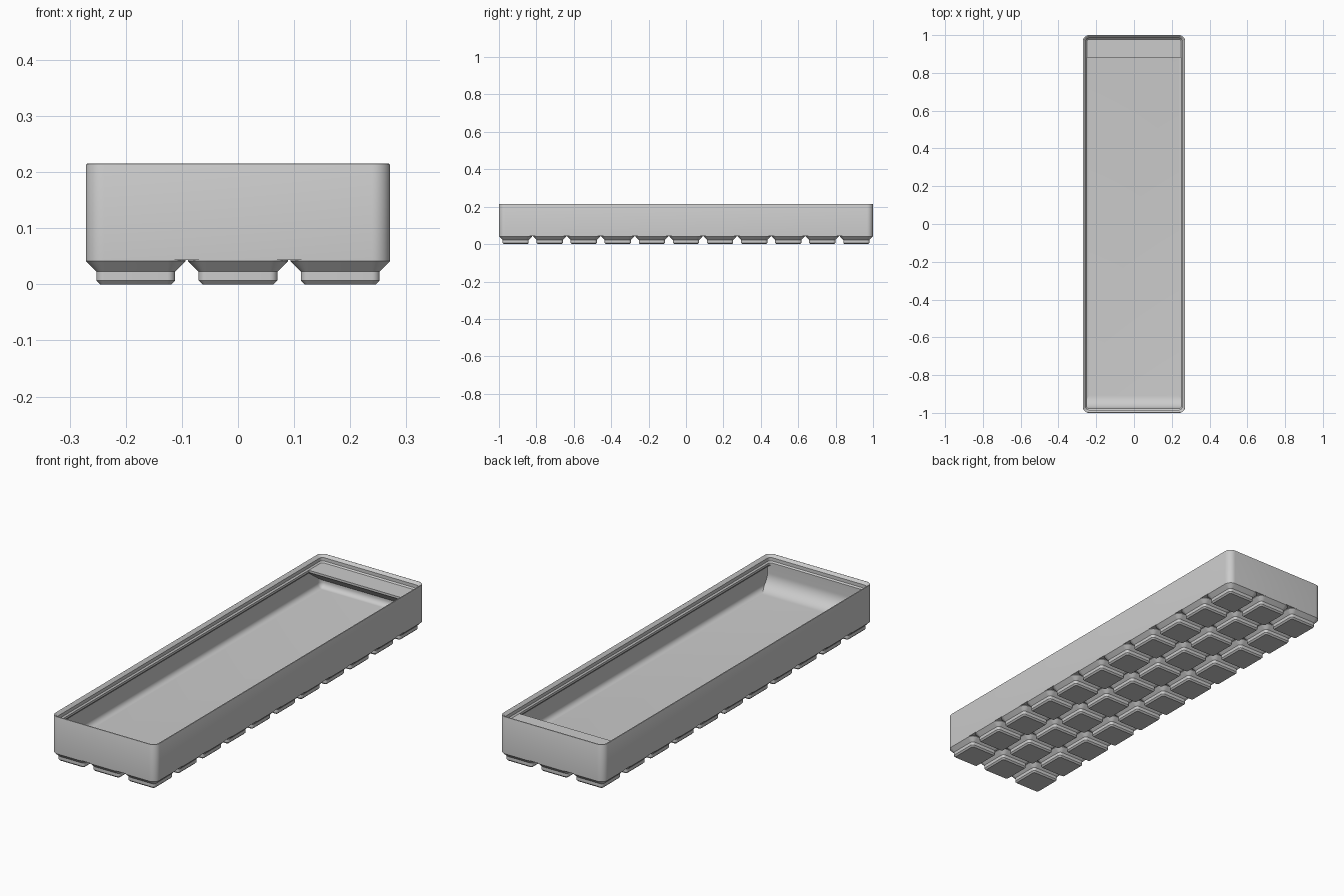
import bpy
import bmesh
from math import sin, cos, pi, radians, tan

cube = bpy.data.objects.get("Cube")
if cube:
    bpy.data.objects.remove(cube, do_unlink=True)

COLS, ROWS, PITCH = 3, 11, 21.0          # grid of feet, in millimetres
GAP = 0.5
W, L = COLS * PITCH - GAP, ROWS * PITCH - GAP
S = 2.0 / L                              # millimetres to scene units
CORNER = 3.75
FLOOR, SHELF, TOP = 7.0, 21.0, 24.8

grey = bpy.data.materials.new("grey plastic")
grey.use_nodes = True
colour = (0.6, 0.6, 0.6, 1)
grey.diffuse_color = colour
grey.node_tree.nodes["Principled BSDF"].inputs["Base Color"].default_value = colour


def rounded_ring(bm, cx, cy, w, l, r, z, steps=8):
    """Ring of vertices around a rounded rectangle."""
    ring = []
    for q, (sx, sy) in enumerate(((1, 1), (-1, 1), (-1, -1), (1, -1))):
        for i in range(steps + 1):
            a = (q + i / steps) * pi / 2
            x = cx + sx * (w / 2 - r) + r * cos(a)
            y = cy + sy * (l / 2 - r) + r * sin(a)
            ring.append(bm.verts.new((x * S, y * S, z * S)))
    return ring


def loft(bm, cx, cy, w, l, profile):
    """Stack rings from (inset, height) pairs, capped at both ends."""
    rings = [rounded_ring(bm, cx, cy, w - 2 * d, l - 2 * d, max(CORNER - d, 0.04), z)
             for d, z in profile]
    n = len(rings[0])
    for a, b in zip(rings, rings[1:]):
        for i in range(n):
            j = (i + 1) % n
            bm.faces.new((a[i], a[j], b[j], b[i]))
    bm.faces.new(rings[0][::-1])
    bm.faces.new(rings[-1])


def extrude_across(bm, half, outline):
    """Prism along x from a (y, z) outline."""
    ends = [[bm.verts.new((x * S, y * S, z * S)) for y, z in outline]
            for x in (-half, half)]
    bm.faces.new(ends[0])
    bm.faces.new(ends[1][::-1])
    for i in range(len(outline)):
        j = (i + 1) % len(outline)
        bm.faces.new((ends[0][i], ends[1][i], ends[1][j], ends[0][j]))


def finish(name, bm):
    bmesh.ops.recalc_face_normals(bm, faces=bm.faces)
    mesh = bpy.data.meshes.new(name)
    bm.to_mesh(mesh)
    bm.free()
    mesh.materials.append(grey)
    obj = bpy.data.objects.new(name, mesh)
    bpy.context.collection.objects.link(obj)
    bpy.ops.object.select_all(action="DESELECT")
    obj.select_set(True)
    bpy.context.view_layer.objects.active = obj
    bpy.ops.object.shade_smooth_by_angle(angle=radians(30))
    return obj


# Tray shell: outer wall, stacking lip, inner wall, filleted floor
bm = bmesh.new()
WALL = 0.95
FILLET = CORNER - WALL
shell = [(0, 5), (0, TOP - 0.35), (0.1, TOP - 0.1), (0.35, TOP), (0.6, TOP - 0.05),
         (1.9, 23.5), (1.9, 21.7), (2.6, SHELF), (2.6, 19.8), (WALL, 18.15)]
for i in range(9):
    a = i / 8 * pi / 2
    shell.append((WALL + FILLET * (1 - cos(a)), FLOOR + FILLET * (1 - sin(a))))
loft(bm, 0, 0, W, L, shell)
finish("tray_shell", bm)

# Stepped feet
bm = bmesh.new()
foot = [(2.95, 0), (2.15, 0.8), (2.15, 2.6), (0, 4.75), (0, 5)]
for c in range(COLS):
    for r in range(ROWS):
        loft(bm, (c - (COLS - 1) / 2) * PITCH, (r - (ROWS - 1) / 2) * PITCH,
             PITCH - GAP, PITCH - GAP, foot)
finish("feet", bm)

HALF, BACK = W / 2 - 0.7, 1.6

# Curved scoop along the front wall
bm = bmesh.new()
R, LIP = 8.0, 2.6
scoop = [(BACK, FLOOR - 0.5), (BACK, 20), (LIP, 20)]
for i in range(17):
    a = i / 16 * pi / 2
    scoop.append((LIP + R * (1 - cos(a)), FLOOR + R * (1 - sin(a))))
scoop.append((LIP + R, FLOOR - 0.5))
extrude_across(bm, HALF, [(y - L / 2, z) for y, z in scoop])
finish("front_scoop", bm)

# Label shelf along the back wall with a sloped underside
bm = bmesh.new()
EDGE, LIPZ = 13.77, SHELF - 1.2
shelf = [(BACK, SHELF), (EDGE, SHELF), (EDGE, LIPZ),
         (BACK, LIPZ - (EDGE - BACK) * tan(radians(36)))]
extrude_across(bm, HALF, [(L / 2 - y, z) for y, z in shelf])
finish("label_shelf", bm)
